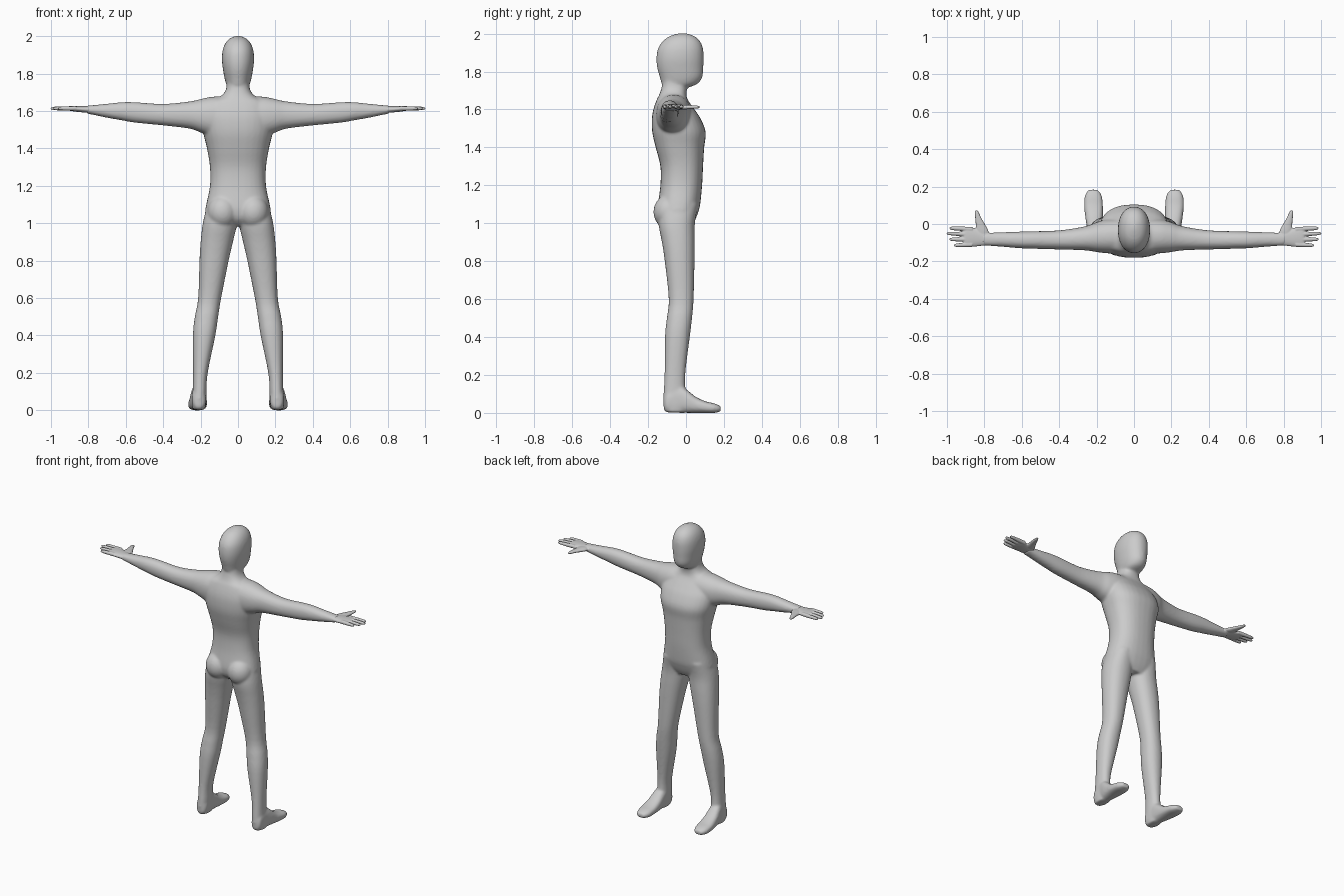
import bpy, bmesh, math
from mathutils import Vector

skin = bpy.data.materials.new("plain grey")
skin.diffuse_color = (0.6, 0.6, 0.6, 1)


def spline(rows, steps=4):
    """Smoothly interpolate section rows (Catmull-Rom)."""
    out = []
    for i in range(len(rows) - 1):
        a, b, c, d = (rows[min(max(i + k, 0), len(rows) - 1)] for k in (-1, 0, 1, 2))
        for s in range(steps):
            t = s / steps
            out.append([0.5 * (2 * q + (r - p) * t + (2 * p - 5 * q + 4 * r - w) * t * t
                               + (3 * q - p - 3 * r + w) * t ** 3)
                        for p, q, r, w in zip(a, b, c, d)])
    return out + [rows[-1]]


def loft(bm, axis, rows, side=1, power=2.2, n=32):
    """Closed tube along an axis; each row is (position, u0, u1, v0, v1)."""
    rings = []
    for t, u0, u1, v0, v1 in spline(rows):
        ring = []
        for k in range(n):
            a = 2 * math.pi * k / n
            c, s = math.cos(a), math.sin(a)
            u = (u0 + u1) / 2 + (u1 - u0) / 2 * math.copysign(abs(c) ** (2 / power), c)
            v = (v0 + v1) / 2 + (v1 - v0) / 2 * math.copysign(abs(s) ** (2 / power), s)
            x, y, z = {"x": (t, u, v), "y": (u, t, v), "z": (u, v, t)}[axis]
            ring.append(bm.verts.new((x * side, y, z)))
        rings.append(ring)
    for p, q in zip(rings, rings[1:]):
        for k in range(n):
            j = (k + 1) % n
            bm.faces.new((p[k], p[j], q[j], q[k]))
    bm.faces.new(rings[0])
    bm.faces.new(rings[-1])


def ball(bm, centre, radii):
    verts = bmesh.ops.create_uvsphere(bm, u_segments=24, v_segments=16, radius=1)["verts"]
    for v in verts:
        v.co = Vector(c + r * p for c, r, p in zip(centre, radii, v.co))


def fuse(bm, name, voxel, smoothing):
    """Merge overlapping volumes into one soft skin."""
    bmesh.ops.recalc_face_normals(bm, faces=bm.faces)
    mesh = bpy.data.meshes.new(name)
    bm.to_mesh(mesh)
    bm.free()
    obj = bpy.data.objects.new(name, mesh)
    bpy.context.collection.objects.link(obj)
    mod = obj.modifiers.new("skin", "REMESH")
    mod.mode = "VOXEL"
    mod.voxel_size = voxel
    mod = obj.modifiers.new("soften", "SMOOTH")
    mod.factor = 0.5
    mod.iterations = smoothing
    bpy.context.view_layer.update()
    graph = bpy.context.evaluated_depsgraph_get()
    result = bpy.data.meshes.new_from_object(obj.evaluated_get(graph))
    obj.modifiers.clear()
    obj.data = result
    result.materials.clear()
    result.materials.append(skin)
    for p in result.polygons:
        p.use_smooth = True
        p.material_index = 0
    return obj


body = bmesh.new()

# torso and neck
torso = [(.985, .11, -.10, .03), (1.02, .16, -.135, .05), (1.06, .175, -.148, .065),
         (1.1, .17, -.148, .075), (1.2, .15, -.135, .085), (1.3, .15, -.135, .09),
         (1.4, .166, -.16, .096), (1.48, .185, -.178, .104), (1.55, .19, -.18, .078),
         (1.6, .18, -.172, .045), (1.65, .15, -.155, .01), (1.68, .09, -.14, .002),
         (1.72, .063, -.128, .005), (1.78, .06, -.12, 0)]
loft(body, "z", [(z, -w, w, b, f) for z, w, b, f in torso], power=2.4)

# head
head = [(1.715, .045, -.11, .01), (1.735, .06, -.128, .06), (1.77, .071, -.138, .086),
        (1.82, .08, -.152, .091), (1.87, .086, -.156, .093), (1.92, .083, -.148, .09),
        (1.96, .069, -.122, .074), (1.987, .045, -.085, .043), (2.002, .012, -.035, 0)]
loft(body, "z", [(z, -w, w, b, f) for z, w, b, f in head], power=2.15)

leg = [(1.1, .01, .165, -.14, .065), (1.0, .006, .188, -.145, .047), (.9, .027, .2, -.127, .046),
       (.8, .05, .206, -.112, .045), (.6, .09, .213, -.091, .04), (.5, .106, .231, -.101, .032),
       (.4, .121, .241, -.111, .02), (.2, .162, .24, -.113, -.004), (.1, .168, .242, -.119, .0),
       (.05, .17, .247, -.12, .01), (.004, .176, .243, -.108, .0)]
foot = [(-.118, .195, .222, .02, .07), (-.1, .173, .243, .003, .11), (-.04, .17, .247, 0, .145),
        (0, .168, .255, 0, .125), (.05, .166, .262, 0, .086), (.1, .166, .267, 0, .062),
        (.15, .172, .263, 0, .05), (.184, .192, .245, .008, .036)]
arm = [(.06, -.16, .03, 1.46, 1.68), (.14, -.157, .025, 1.465, 1.676), (.2, -.15, .01, 1.485, 1.664),
       (.26, -.141, -.012, 1.506, 1.651), (.4, -.136, -.034, 1.523, 1.638),
       (.55, -.132, -.039, 1.538, 1.647), (.62, -.129, -.041, 1.55, 1.647),
       (.7, -.122, -.044, 1.564, 1.639), (.78, -.117, -.046, 1.581, 1.631),
       (.81, -.115, -.046, 1.586, 1.629)]
for side in (1, -1):
    loft(body, "z", leg, side)
    loft(body, "y", foot, side, 2.5)
    loft(body, "x", arm, side)
    ball(body, (.082 * side, -.09, 1.06), (.082, .082, .09))   # buttock
fuse(body, "body", .0075, 8)

# hands: palm, four fingers and thumb
palm = [(.76, -.112, -.05, 1.587, 1.627), (.82, -.117, -.032, 1.592, 1.626),
        (.87, -.122, -.017, 1.597, 1.627), (.9, -.12, -.016, 1.602, 1.626),
        (.912, -.112, -.022, 1.606, 1.622)]
thumb = [(-.085, .785, .825, 1.6, 1.622), (-.04, .778, .845, 1.597, 1.624),
         (-.005, .795, .846, 1.6, 1.623), (.03, .815, .849, 1.603, 1.622),
         (.06, .829, .851, 1.605, 1.62), (.073, .837, .847, 1.609, 1.616)]
fingers = [(-.028, -.022, .987), (-.056, -.05, 1.002), (-.083, -.082, .988), (-.11, -.114, .962)]
for side, label in ((1, "right"), (-1, "left")):
    hand = bmesh.new()
    loft(hand, "x", palm, side)
    loft(hand, "y", thumb, side)
    for y0, y1, tip in fingers:
        rows = []
        for f, r in ((0, .0125), (.5, .0115), (.85, .0095), (.97, .006), (1, .002)):
            x, y = .865 + (tip - .865) * f, y0 + (y1 - y0) * f
            rows.append((x, y - r, y + r, 1.614 - r, 1.614 + r))
        loft(hand, "x", rows, side, 2, 16)
    fuse(hand, label + "_hand", .0035, 2)
